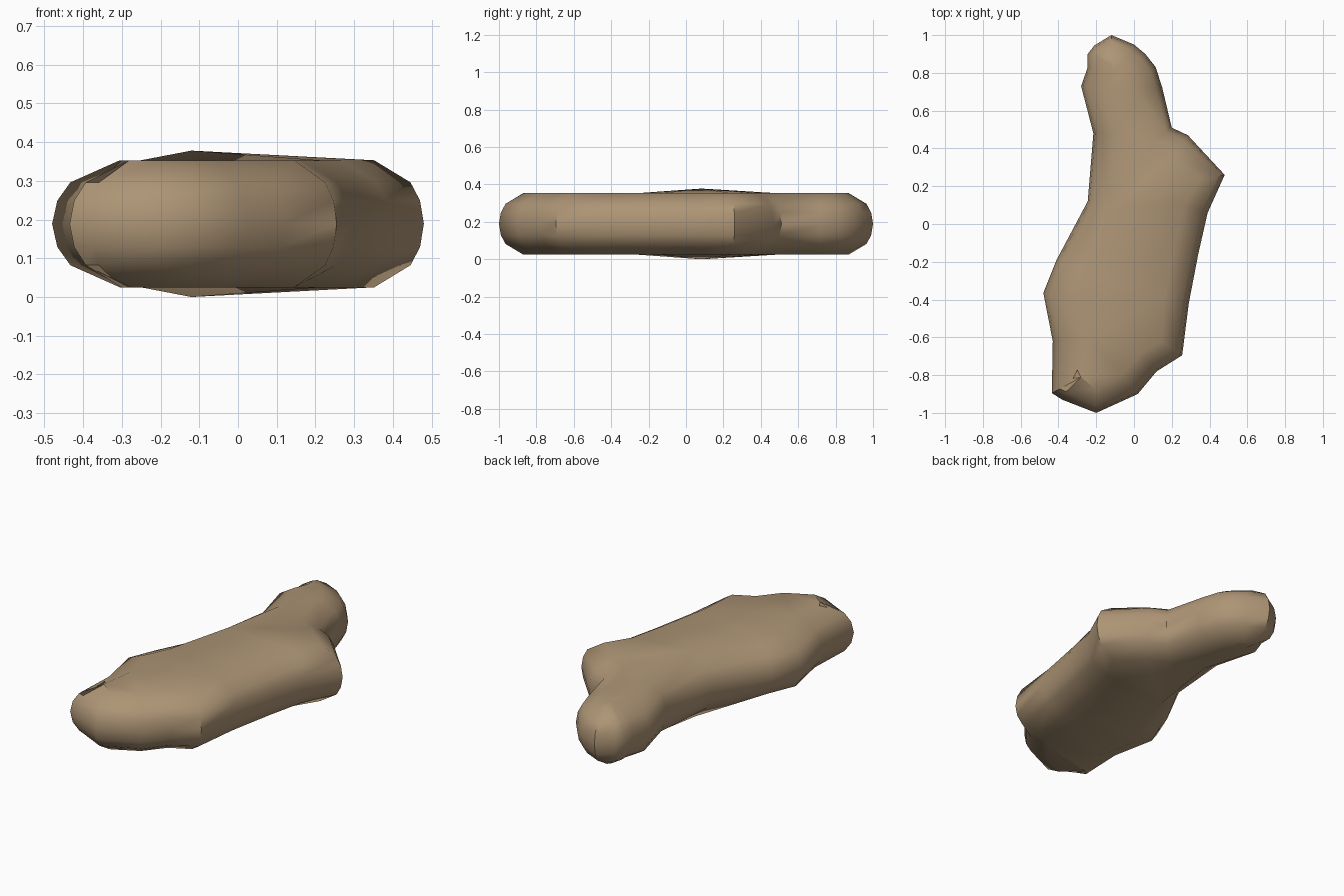
import bpy
import bmesh
import math
from mathutils import Vector

if "Cube" in bpy.data.objects:
    bpy.data.objects.remove(bpy.data.objects["Cube"])

# Outline of the slab seen from above, counter-clockwise from the front tip
OUTLINE = [
    (-0.20, -1.00), (0.02, -0.90), (0.12, -0.78), (0.255, -0.695),
    (0.29, -0.42), (0.34, -0.16), (0.39, 0.06), (0.48, 0.26),
    (0.285, 0.47), (0.20, 0.51), (0.15, 0.72), (0.115, 0.83),
    (0.06, 0.90), (0.00, 0.95), (-0.12, 1.00), (-0.21, 0.945),
    (-0.245, 0.90), (-0.245, 0.83), (-0.28, 0.73), (-0.215, 0.48),
    (-0.245, 0.12), (-0.41, -0.19), (-0.48, -0.365), (-0.43, -0.62),
    (-0.435, -0.895), (-0.38, -0.93),
]
PEAK, CORNER = 21 - 1, 7      # slight ridge on the caps runs between these points
MID_Z = 0.189
# Rounded edge: (inset, height from the middle)
EDGE = [(0.0, 0.0), (0.01, 0.06), (0.035, 0.107), (0.13, 0.164)]


def inset_point(i, amount):
    """Move an outline point inwards along the bisector of its two edges."""
    p = Vector(OUTLINE[i])
    before = (p - Vector(OUTLINE[i - 1])).normalized()
    after = (Vector(OUTLINE[(i + 1) % len(OUTLINE)]) - p).normalized()
    along = (before + after).normalized()
    if p.x < -0.35:           # wider rounding on the left bulge
        amount *= 1.35
    return p + Vector((-along.y, along.x)) * amount


bm = bmesh.new()
levels = [(d, -h) for d, h in reversed(EDGE)] + EDGE[1:]
rings = []
for d, h in levels:
    ring = []
    for i in range(len(OUTLINE)):
        p = inset_point(i, d)
        z = h
        if i == PEAK and abs(h) > 0.16:
            z = math.copysign(MID_Z, h)
        ring.append(bm.verts.new((p.x, p.y, MID_Z + z)))
    rings.append(ring)

# Rounded rim
n = len(OUTLINE)
for low, high in zip(rings, rings[1:]):
    for i in range(n):
        j = (i + 1) % n
        bm.faces.new((low[i], low[j], high[j], high[i]))

# Top and bottom caps, creased along the ridge
caps = []
for ring, order in ((rings[0], -1), (rings[-1], 1)):
    cap = bm.faces.new(ring[::order])
    other, _ = bmesh.utils.face_split(cap, ring[PEAK], ring[CORNER])
    caps += [cap, other]
bmesh.ops.triangulate(bm, faces=caps)
bmesh.ops.recalc_face_normals(bm, faces=bm.faces)

mesh = bpy.data.meshes.new("rock_slab")
bm.to_mesh(mesh)
bm.free()
slab = bpy.data.objects.new("rock_slab", mesh)
bpy.context.collection.objects.link(slab)

tan = bpy.data.materials.new("tan_stone")
tan.diffuse_color = (0.42, 0.30, 0.18, 1)
tan.use_nodes = True
tan.node_tree.nodes["Principled BSDF"].inputs["Base Color"].default_value = tan.diffuse_color
mesh.materials.append(tan)

bpy.context.view_layer.objects.active = slab
slab.select_set(True)
bpy.ops.object.shade_smooth_by_angle(angle=math.radians(50))
